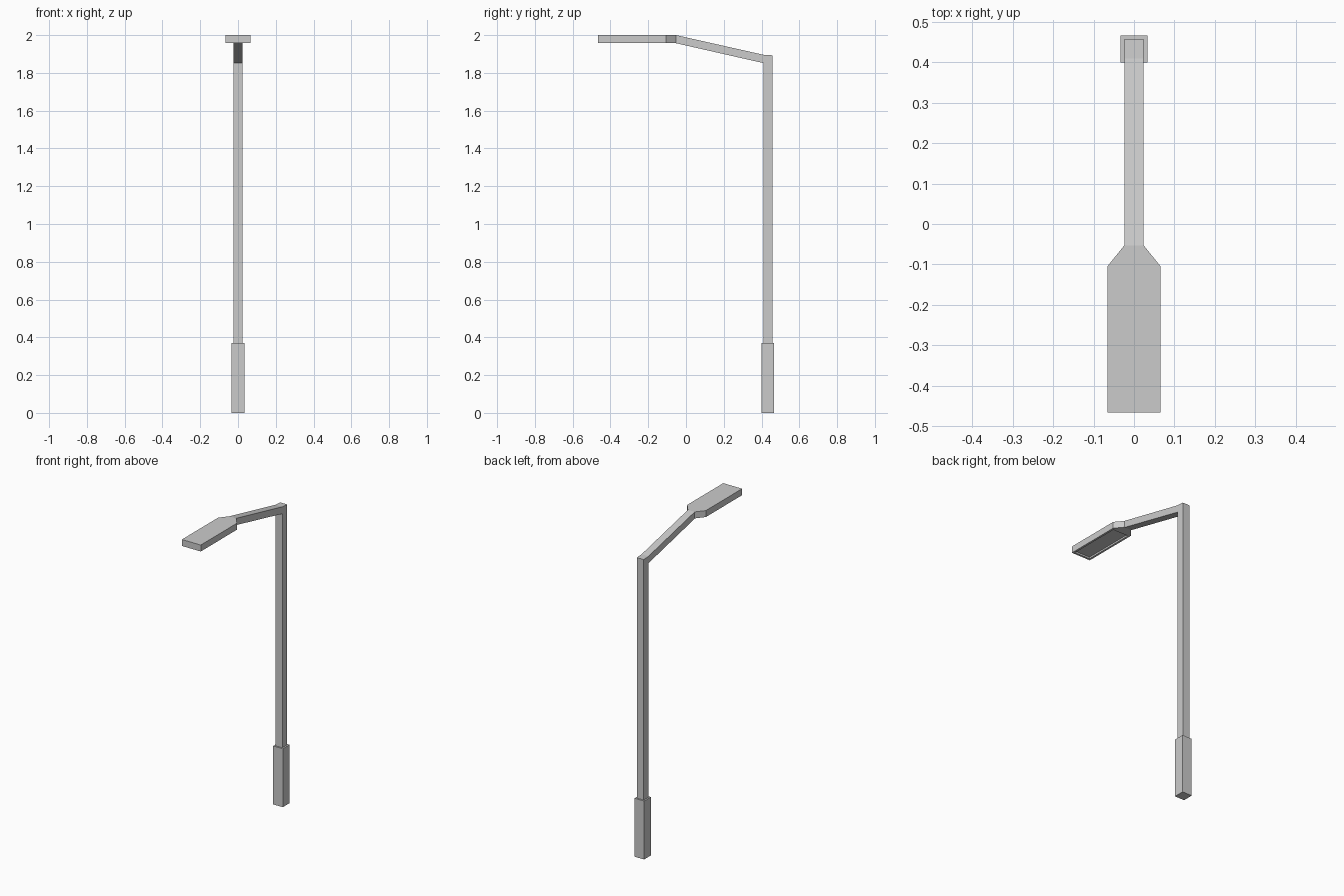
import bpy, bmesh
from mathutils import Vector

if "Cube" in bpy.data.objects:
    bpy.data.objects.remove(bpy.data.objects["Cube"])


def prism(name, pts, offset):
    """Extrude a closed 3D outline along an offset; return the object."""
    bm = bmesh.new()
    face = bm.faces.new([bm.verts.new(p) for p in pts])
    ext = bmesh.ops.extrude_face_region(bm, geom=[face], use_keep_orig=True)
    moved = [v for v in ext["geom"] if isinstance(v, bmesh.types.BMVert)]
    bmesh.ops.translate(bm, verts=moved, vec=Vector(offset))
    bmesh.ops.recalc_face_normals(bm, faces=bm.faces)
    mesh = bpy.data.meshes.new(name)
    bm.to_mesh(mesh)
    bm.free()
    obj = bpy.data.objects.new(name, mesh)
    bpy.context.collection.objects.link(obj)
    return obj


R = 0.024    # half width of pole and arm
B = 0.0335   # half width of base
W = 0.066    # half width of lamp head
YP = 0.4335  # pole centre

# Square base sleeve
prism("base_sleeve", [(sx * B, YP + sy * B, 0) for sx, sy in
                      ((-1, -1), (1, -1), (1, 1), (-1, 1))], (0, 0, 0.37))

# Pole and sloping arm as one side profile (y, z)
profile = [(YP - R, 0.37), (YP + R, 0.37), (YP + R, 1.893), (YP - R, 1.896),
           (-0.053, 2.0), (-0.053, 1.957), (YP - R, 1.852)]
prism("pole_and_arm", [(-R, y, z) for y, z in profile], (2 * R, 0, 0))

# Lamp head, tapering into the arm
outline = [(-W, -0.467), (W, -0.467), (W, -0.105), (R, -0.053),
           (-R, -0.053), (-W, -0.105)]
head = prism("lamp_head", [(x, y, 1.959) for x, y in outline], (0, 0, 0.041))

# Recessed light panel on the underside
bm = bmesh.new()
bm.from_mesh(head.data)
shoulder = [v for v in bm.verts if v.co.z < 1.98 and abs(v.co.y + 0.105) < 0.001]
bmesh.ops.connect_verts(bm, verts=shoulder)
panel = min((f for f in bm.faces if f.normal.z < -0.9),
            key=lambda f: f.calc_center_median().y)
bmesh.ops.inset_region(bm, faces=[panel], thickness=0.018)
bmesh.ops.inset_region(bm, faces=[panel], thickness=0.0005, depth=-0.01)
bm.to_mesh(head.data)
bm.free()
